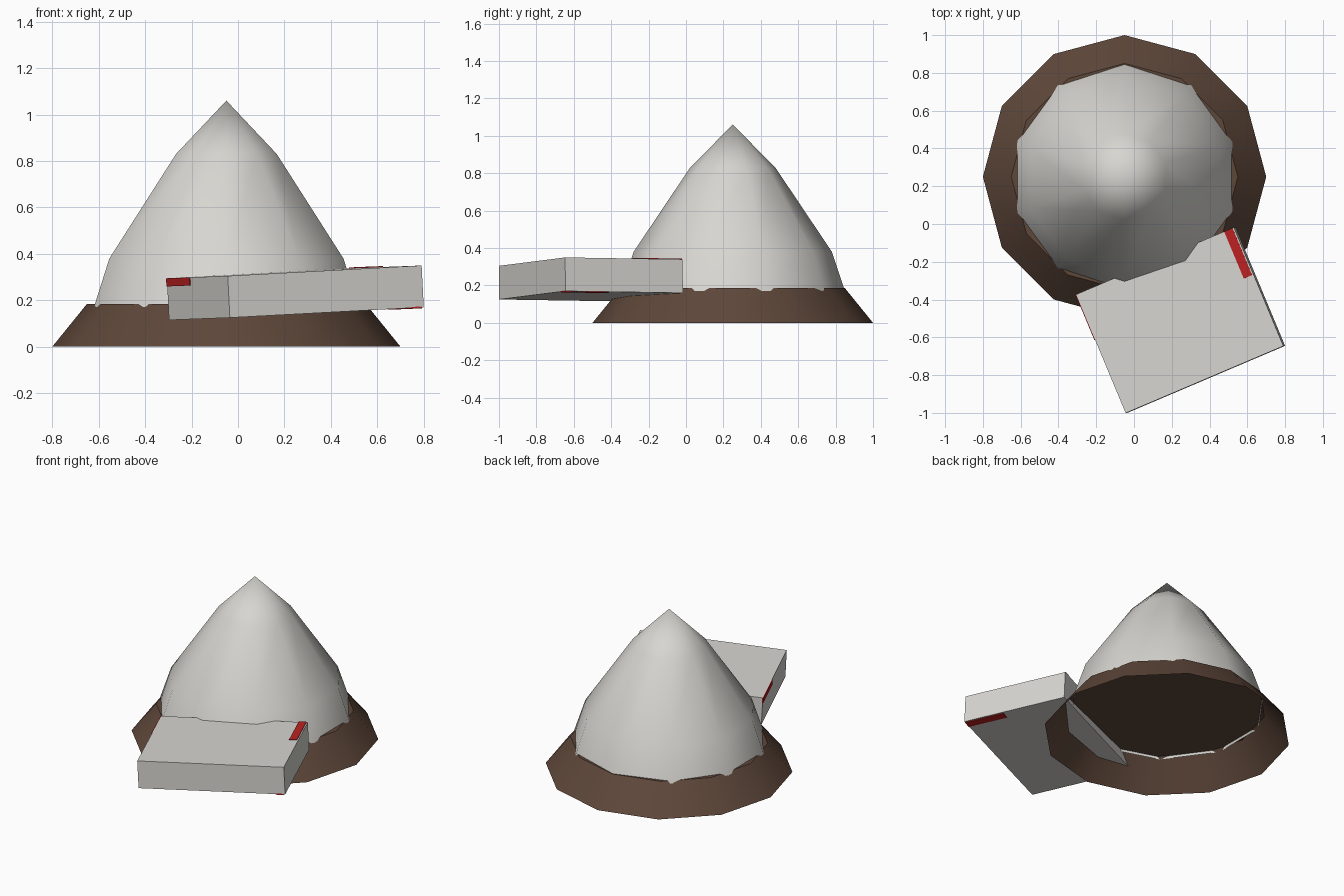
import bpy, bmesh, math
from mathutils import Vector

if "Cube" in bpy.data.objects:
    bpy.data.objects.remove(bpy.data.objects["Cube"])

CX, CY = -0.05, 0.25   # shared axis of dome and base


def material(name, rgb):
    m = bpy.data.materials.new(name)
    m.diffuse_color = (*rgb, 1)
    m.use_nodes = True
    m.node_tree.nodes["Principled BSDF"].inputs["Base Color"].default_value = m.diffuse_color
    return m


GREY = material("light grey", (0.68, 0.67, 0.635))
BROWN = material("dark brown", (0.112, 0.063, 0.042))
RED = material("red", (0.50, 0.015, 0.015))


def finish(name, bm, mat, angle=None):
    bmesh.ops.recalc_face_normals(bm, faces=bm.faces)
    me = bpy.data.meshes.new(name)
    bm.to_mesh(me)
    bm.free()
    me.materials.append(mat)
    ob = bpy.data.objects.new(name, me)
    bpy.context.collection.objects.link(ob)
    if angle:
        bpy.ops.object.select_all(action='DESELECT')
        ob.select_set(True)
        bpy.context.view_layer.objects.active = ob
        bpy.ops.object.shade_smooth_by_angle(angle=math.radians(angle))
    return ob


def lathe(name, profile, sides, mat, angle):
    """Turn (radius, z) points into an open-bottomed shell; radius 0 makes a tip."""
    bm = bmesh.new()
    rings = []
    for r, z in profile:
        if r == 0:
            rings.append([bm.verts.new((CX, CY, z))] * sides)
            continue
        ring = []
        for i in range(sides):
            a = math.pi / 2 + 2 * math.pi * i / sides
            ring.append(bm.verts.new((CX + r * math.cos(a), CY + r * math.sin(a), z)))
        rings.append(ring)
    for lo, hi in zip(rings, rings[1:]):
        for i in range(sides):
            j = (i + 1) % sides
            corners = [lo[i], lo[j], hi[j], hi[i]]
            bm.faces.new(list(dict.fromkeys(corners)))
    if profile[-1][0] > 0:
        bm.faces.new(rings[-1])
    return finish(name, bm, mat, angle)


# Hollow mound with a flat top, and the ten-sided dome on it
lathe("base_mound", [(0.75, 0), (0.6, 0.185)], 12, BROWN, 35)
lathe("dome", [(0.6, 0.17), (0.53, 0.38), (0.228, 0.83), (0, 1.06)], 10, GREY, 42)

# Tilted slab frame: corner, long axis, depth axis, thickness axis
CORNER = Vector((-0.035, -1.0, 0.125))
U = Vector((0.835, 0.355, 0.045))
V = Vector((-0.262, 0.628, -0.010))
LU, LV, LW = U.length, V.length, 0.18
U.normalize()
V.normalize()
W = U.cross(V).normalized()


def slab_box(name, u, v, w, mat):
    """Box given by ranges along the slab's own axes."""
    bm = bmesh.new()
    bmesh.ops.create_cube(bm, size=1)
    for p in bm.verts:
        a, b, c = (rng[0] if x < 0 else rng[1] for x, rng in zip(p.co, (u, v, w)))
        p.co = CORNER + U * a + V * b + W * c
    return finish(name, bm, mat)


slab_box("slab", (0, LU), (0, LV), (0, LW), GREY)

# Thin red stripes on the slab's top, underside and left side
E = 0.004
slab_box("stripe_top", (LU - 0.056, LU - 0.008), (LV - 0.27, LV), (LW - E, LW + E), RED)
slab_box("stripe_under", (LU - 0.06, LU - 0.008), (0, 0.26), (-E, E), RED)
slab_box("stripe_left", (-E, E), (LV - 0.26, LV), (LW - 0.035, LW), RED)
